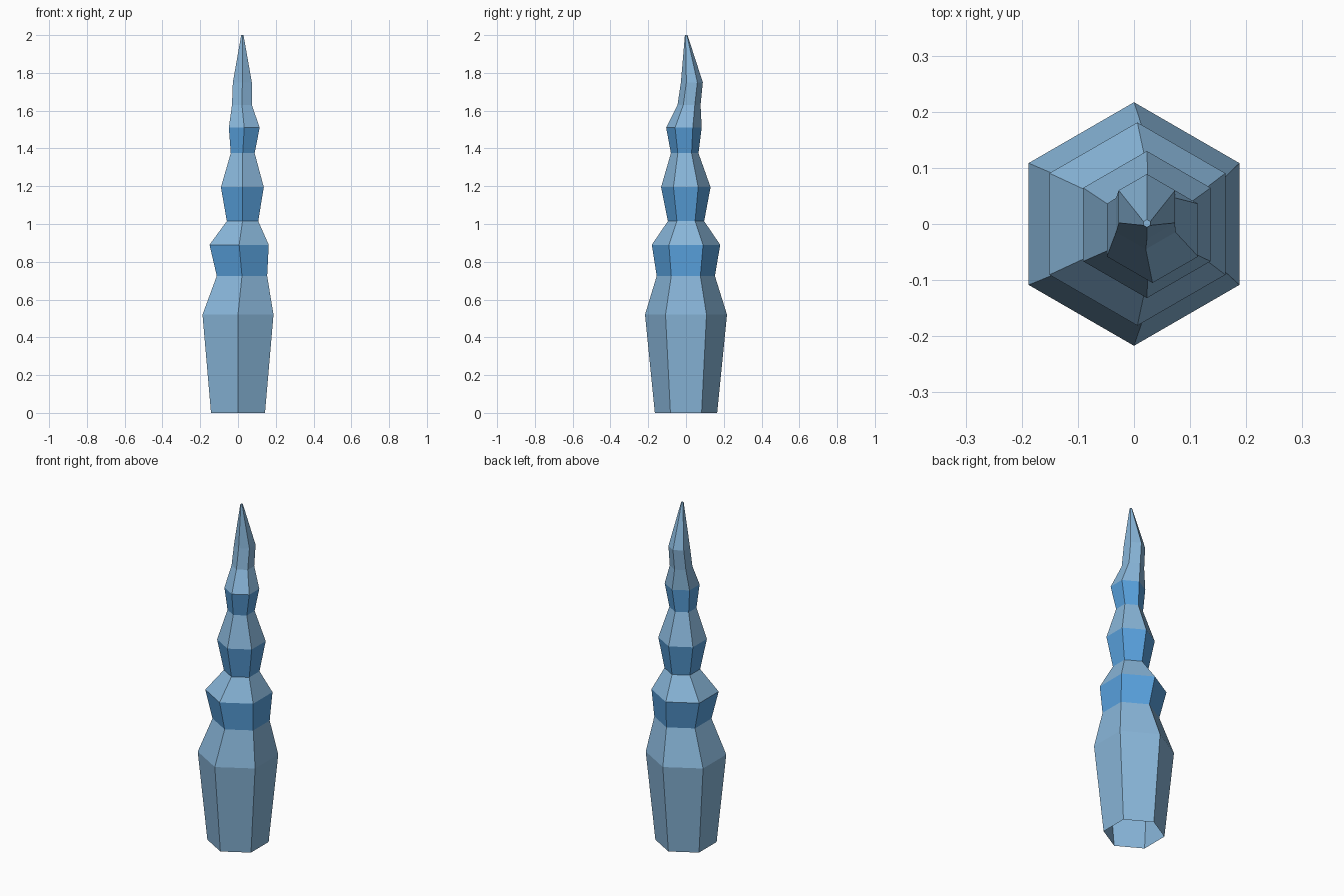
import bpy, bmesh
from math import cos, sin, pi

if "Cube" in bpy.data.objects:
    bpy.data.objects.remove(bpy.data.objects["Cube"])

SIDES = 6
# Ring profile from the ground up: height, centre x, centre y, radius
RINGS = [
    (0.00, 0.000, 0.000, 0.165),
    (0.52, 0.000, 0.000, 0.217),
    (0.725, 0.021, -0.001, 0.154),
    (0.89, 0.006, 0.000, 0.181),
    (1.015, 0.024, 0.000, 0.096),
    (1.195, 0.023, -0.001, 0.131),
    (1.375, 0.025, -0.007, 0.073),
    (1.51, 0.033, -0.011, 0.094),
    (1.63, 0.021, 0.016, 0.061),
    (1.75, 0.023, 0.031, 0.058),
    (2.00, 0.023, 0.001, 0.007),
]
BLUE_BANDS = {2, 4, 6}  # flaring segments in the stronger blue


def material(name, colour):
    mat = bpy.data.materials.new(name)
    mat.diffuse_color = (*colour, 1)
    mat.use_nodes = True
    mat.node_tree.nodes["Principled BSDF"].inputs["Base Color"].default_value = mat.diffuse_color
    return mat


# Faceted spire: hexagonal rings bridged together, open underneath
bm = bmesh.new()
loops = []
for z, cx, cy, r in RINGS:
    angles = [pi / 2 + 2 * pi * i / SIDES for i in range(SIDES)]
    loops.append([bm.verts.new((cx + r * cos(a), cy + r * sin(a), z)) for a in angles])

for band, (low, high) in enumerate(zip(loops, loops[1:])):
    for i in range(SIDES):
        j = (i + 1) % SIDES
        face = bm.faces.new((low[i], low[j], high[j], high[i]))
        face.material_index = 1 if band in BLUE_BANDS else 0

# Tiny flat tip
bm.faces.new(loops[-1])

mesh = bpy.data.meshes.new("spire")
bm.to_mesh(mesh)
bm.free()
mesh.materials.append(material("pale_blue", (0.25, 0.47, 0.70)))
mesh.materials.append(material("strong_blue", (0.10, 0.36, 0.73)))
spire = bpy.data.objects.new("spire", mesh)
bpy.context.collection.objects.link(spire)
